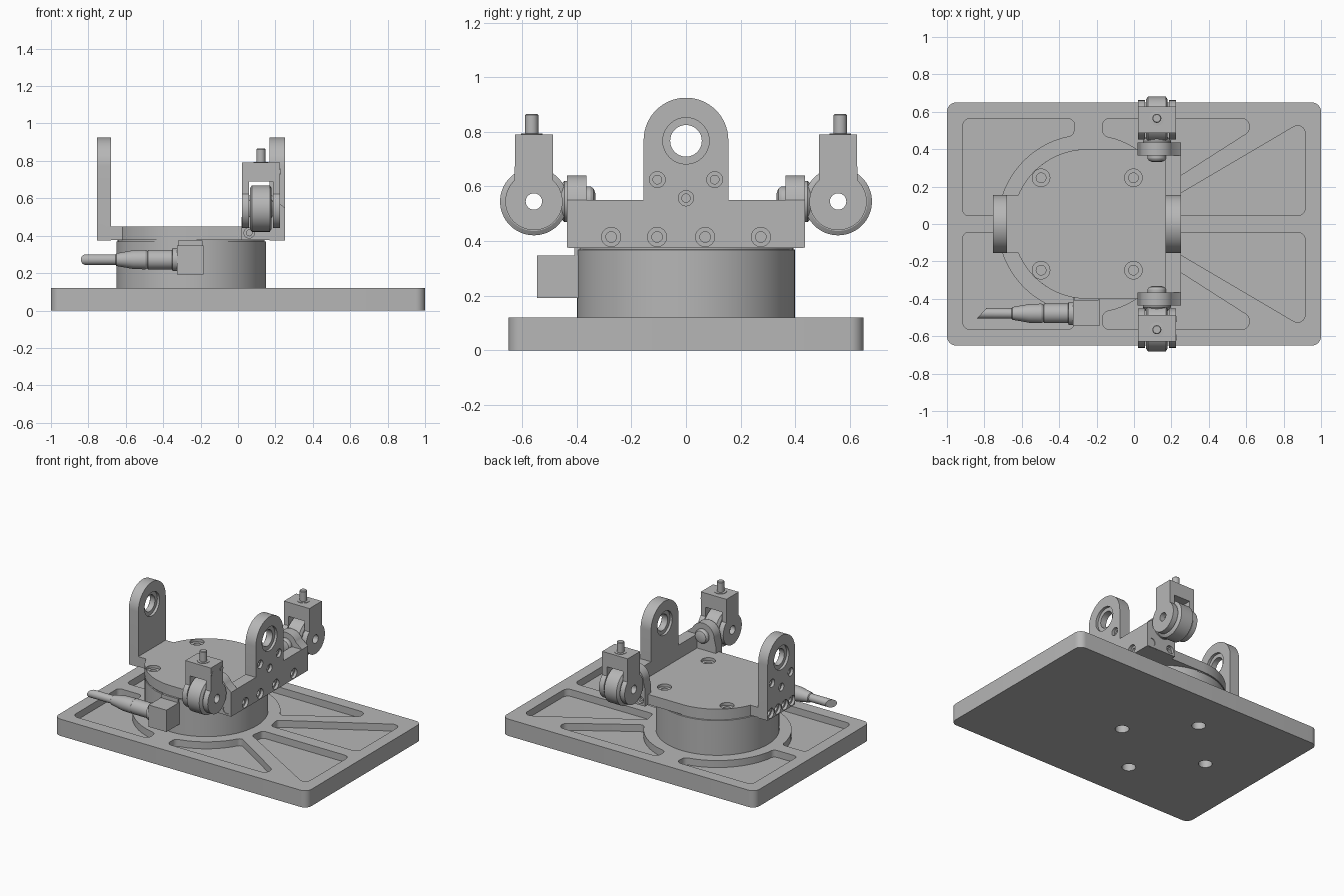
import bpy, bmesh, math
from mathutils import Vector

cube = bpy.data.objects.get("Cube")
if cube:
    bpy.data.objects.remove(cube, do_unlink=True)

GREY = (0.47, 0.47, 0.47, 1)
mat = bpy.data.materials.new("machined grey")
mat.use_nodes = True
mat.diffuse_color = GREY
bsdf = next(n for n in mat.node_tree.nodes if n.type == 'BSDF_PRINCIPLED')
bsdf.inputs["Base Color"].default_value = GREY
parts = []


def arc(cx, cy, r, a0=0, a1=360, n=48):
    """Points on an arc; a full circle leaves out the repeated end point."""
    steps = n if a1 - a0 == 360 else n - 1
    angles = [math.radians(a0 + (a1 - a0) * i / steps) for i in range(n)]
    return [(cx + r * math.cos(a), cy + r * math.sin(a)) for a in angles]


def fillet(corners, n=8):
    """Round each (x, y, radius) corner; (x, y) points stay as they are."""
    out = []
    for i, c in enumerate(corners):
        p = Vector(c[:2])
        if len(c) == 2:
            out.append(tuple(p))
            continue
        u = (Vector(corners[i - 1][:2]) - p).normalized()
        v = (Vector(corners[(i + 1) % len(corners)][:2]) - p).normalized()
        half = u.angle(v) / 2
        mid = p + (u + v).normalized() * c[2] / math.sin(half)
        s, e = [p + w * c[2] / math.tan(half) - mid for w in (u, v)]
        a0 = math.atan2(s.y, s.x)
        turn = (math.atan2(e.y, e.x) - a0 + math.pi) % math.tau - math.pi
        for k in range(n + 1):
            a = a0 + turn * k / n
            out.append((mid.x + c[2] * math.cos(a), mid.y + c[2] * math.sin(a)))
    return out


def loft(name, axis, sections, keep=True):
    """Skin equal outlines placed at positions along an axis."""
    bm = bmesh.new()
    place = {'x': lambda t, p, q: (t, p, q), 'y': lambda t, p, q: (p, t, q),
             'z': lambda t, p, q: (p, q, t)}[axis]
    rings = [[bm.verts.new(place(t, *pt)) for pt in pts] for t, pts in sections]
    n = len(rings[0])
    for a, b in zip(rings, rings[1:]):
        for i in range(n):
            bm.faces.new((a[i], a[(i + 1) % n], b[(i + 1) % n], b[i]))
    bm.faces.new(rings[0])
    bm.faces.new(rings[-1])
    bmesh.ops.recalc_face_normals(bm, faces=bm.faces)
    mesh = bpy.data.meshes.new(name)
    bm.to_mesh(mesh)
    bm.free()
    mesh.materials.append(mat)
    ob = bpy.data.objects.new(name, mesh)
    bpy.context.collection.objects.link(ob)
    if keep:
        parts.append(ob)
    return ob


def prism(name, axis, pts, a, b, keep=True):
    return loft(name, axis, [(a, pts), (b, pts)], keep)


def lathe(name, axis, p, q, profile, n=48):
    return loft(name, axis, [(t, arc(p, q, r, n=n)) for t, r in profile])


def rect(p0, p1, q0, q1):
    return [(p0, q0), (p1, q0), (p1, q1), (p0, q1)]


def bore(axis, p, q, r, a, b):
    return prism("cutter", axis, arc(p, q, r, n=32), a, b, False)


def recess(axis, p, q, r, face, inward):
    """Counterbored screw hole with a narrower socket."""
    return [bore(axis, p, q, r, face - inward * 0.01, face + inward * 0.02),
            bore(axis, p, q, r * 0.55, face, face + inward * 0.045)]


def cut(ob, cutters):
    for c in cutters:
        c.hide_render = True
        m = ob.modifiers.new("cut", 'BOOLEAN')
        m.operation, m.solver, m.object = 'DIFFERENCE', 'EXACT', c
    bpy.context.view_layer.update()
    deps = bpy.context.evaluated_depsgraph_get()
    mesh = bpy.data.meshes.new_from_object(ob.evaluated_get(deps))
    ob.modifiers.clear()
    ob.data = mesh
    for c in cutters:
        bpy.data.objects.remove(c, do_unlink=True)


CX = -0.25  # turntable axis


def rim(angle):
    return arc(CX, 0, 0.48, angle, angle + 1, 2)[0]


# Base plate with lightening pockets and mounting holes below
base = prism("base_plate", 'z', fillet([(x, y, 0.05) for x, y in rect(-1, 1, -0.65, 0.65)]), 0, 0.12)
end_pocket = [(-0.915, 0.045, 0.03), (-0.915, 0.565, 0.04), (-0.31, 0.565, 0.04), (*rim(99), 0.035),
              *arc(CX, 0, 0.48, 107, 167, 14), (*rim(174.6), 0.03)]
side_pocket = [(0.727, 0.565, 0.045), (-0.17, 0.565, 0.04), (*rim(80), 0.035),
               *arc(CX, 0, 0.48, 72, 35, 10), (*rim(26.6), 0.03)]
front_pocket = [(0.915, 0.045, 0.04), (0.915, 0.556, 0.04), (*rim(17), 0.025), (*rim(5.4), 0.025)]
cutters = []
for pocket in (end_pocket, side_pocket, front_pocket):
    pts = fillet(pocket)
    for s in (1, -1):
        cutters.append(prism("cutter", 'z', [(x, s * y) for x, y in pts], 0.07, 0.15, False))
cutters += [bore('z', x, y, 0.045, -0.02, 0.055) for x, y in arc(CX, 0, 0.35, n=4)]
cut(base, cutters)

# Turntable drum and the top deck
lathe("turntable_drum", 'z', CX, 0, [(0.12, 0.4), (0.368, 0.4), (0.37, 0.393), (0.38, 0.393)], 96)
deck_edge = [(0.2, 0.4), *arc(CX, 0, 0.4, 90, 157.2, 24), (-0.7, 0.155)]
deck = prism("top_deck", 'z', deck_edge + [(x, -y) for x, y in reversed(deck_edge)], 0.378, 0.45)
cut(deck, [c for x in (-0.247, 0.247) for y in (-0.247, 0.247)
           for c in recess('z', CX + x, y, 0.047, 0.45, -1)])

# Upright brackets with arched bearing lugs
arch = arc(0, 0.77, 0.155, 0, 180, 32)
front_wall = prism("front_bracket", 'x', [(-0.43, 0.375), (0.43, 0.375), (0.43, 0.55), (0.155, 0.55),
                   *arch, (-0.155, 0.55), (-0.43, 0.55)], 0.168, 0.25)
rear_wall = prism("rear_bracket", 'x', [(-0.155, 0.375), (0.155, 0.375), *arch], -0.755, -0.68)
for wall, inner, outer, low in ((front_wall, 0.168, 0.25, (-0.274, -0.106, 0.07, 0.274)),
                                (rear_wall, -0.68, -0.755, (-0.12, -0.04, 0.04, 0.12))):
    d = 1 if inner > outer else -1
    holes = [bore('x', 0, 0.767, 0.058, inner + d * 0.1, outer - d * 0.1),
             bore('x', 0, 0.767, 0.085, outer - d * 0.1, outer + d * 0.018),
             bore('x', 0, 0.767, 0.085, inner + d * 0.1, inner - d * 0.018)]
    for y, z, r in [(-0.105, 0.625, 0.029), (0.105, 0.625, 0.029), (0, 0.557, 0.028)]:
        holes += recess('x', y, z, r, outer, d)
    for y in low:
        holes += recess('x', y, 0.415, 0.035, outer, d)
    cut(wall, holes)

# Side lugs, pivot screws and roller forks on both sides
AX, AZ = 0.122, 0.545
for s, side in ((1, "back"), (-1, "front")):
    lug = prism(side + "_side_lug", 'y', [(0.02, 0.376), (0.25, 0.376), (0.25, 0.55),
                *arc(AX, 0.55, 0.09, 25, 180, 24), (0.02, 0.5)], s * 0.365, s * 0.435)
    cut(lug, [c for x in (0.06, 0.215) for c in recess('y', x, 0.415, 0.028, s * 0.435, -s)])
    lathe(side + "_pivot_screw", 'y', AX, 0.55,
          [(s * 0.37, 0.05), (s * 0.35, 0.05), (s * 0.338, 0.042), (s * 0.332, 0.025)], 32)
    lathe(side + "_pivot_collar", 'y', AX, AZ, [(s * 0.43, 0.075), (s * 0.445, 0.075), (s * 0.47, 0.055)], 32)
    y = s * 0.557
    wheel = lathe(side + "_roller", 'x', y, AZ,
                  [(0.064, 0.108), (0.074, 0.124), (0.17, 0.124), (0.18, 0.108)], 64)
    cut(wheel, [bore('x', y, AZ, 0.03, -0.1, 0.4)])
    fork = prism(side + "_roller_fork", 'x', [*arc(y, AZ, 0.105, 132, 408, 40), (y + 0.07, 0.79),
                 (y - 0.07, 0.79)], 0.022, 0.224)
    cut(fork, [prism("cutter", 'x', rect(y - 0.3, y + 0.3, 0.3, 0.69), 0.058, 0.186, False),
               bore('x', y, AZ, 0.03, -0.1, 0.4)])
    lathe(side + "_fork_stem", 'z', AX, y + s * 0.008,
          [(0.78, 0.04), (0.793, 0.04), (0.794, 0.024), (0.862, 0.024), (0.866, 0.02)], 32)
for y in (-0.607, -0.507):
    lathe("fork_pin", 'x', y, 0.742, [(0.2, 0.016), (0.228, 0.016)], 24)

# Connector block on the drum, with plug and cable
prism("connector_block", 'y', rect(-0.325, -0.185, 0.192, 0.348), -0.545, -0.38)
prism("connector_mount", 'y', rect(-0.32, -0.19, 0.3, 0.375), -0.408, -0.38)
cable = lathe("plug_and_cable", 'x', -0.478, 0.272,
              [(-0.32, 0.062), (-0.35, 0.062), (-0.352, 0.052), (-0.48, 0.052), (-0.485, 0.046),
               (-0.495, 0.052), (-0.56, 0.05), (-0.65, 0.034), (-0.655, 0.028), (-0.815, 0.028)], 32)
for v in cable.data.vertices:
    if v.co.x < -0.8:  # slanted cable end
        v.co.x += (v.co.y + 0.478) * 0.9

# Smooth round surfaces, keep machined edges crisp
bpy.ops.object.select_all(action='DESELECT')
for ob in parts:
    ob.select_set(True)
bpy.context.view_layer.objects.active = parts[0]
bpy.ops.object.shade_smooth_by_angle()
